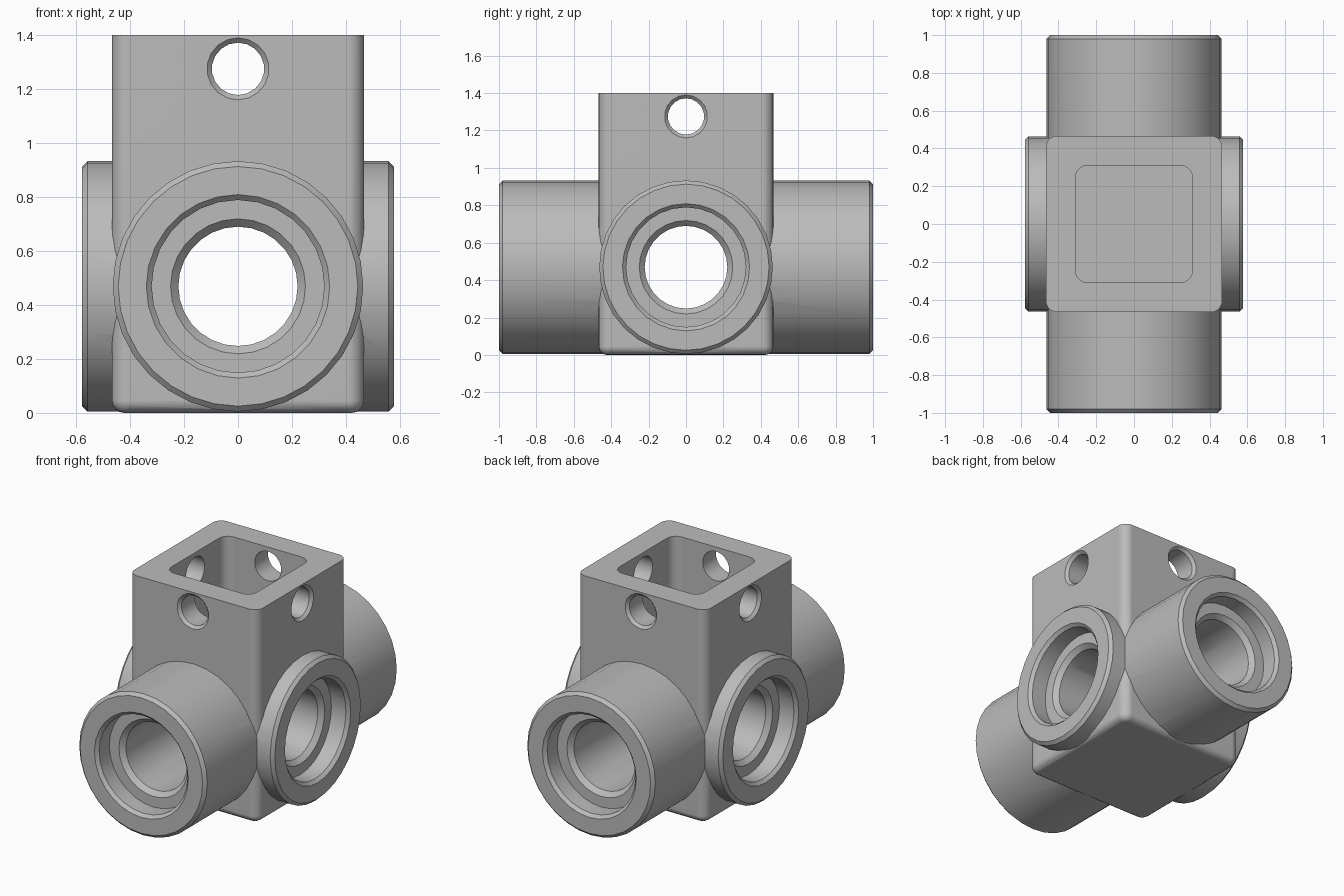
import bpy, bmesh, math
from mathutils import Matrix

if "Cube" in bpy.data.objects:
    bpy.data.objects.remove(bpy.data.objects["Cube"])

grey = bpy.data.materials.new("plain grey")
grey.use_nodes = True
COLOUR = (0.5, 0.5, 0.5, 1)
grey.diffuse_color = COLOUR
grey.node_tree.nodes["Principled BSDF"].inputs["Base Color"].default_value = COLOUR

AXIS_Z = 0.469      # height of the pipe axes
HOLE_Z = 1.275      # height of the pin holes
BODY = 0.467        # half width of the square body
PIPE_R = 0.464


def finish(name, bm):
    bmesh.ops.recalc_face_normals(bm, faces=bm.faces)
    mesh = bpy.data.meshes.new(name)
    bm.to_mesh(mesh)
    bm.free()
    obj = bpy.data.objects.new(name, mesh)
    bpy.context.collection.objects.link(obj)
    mesh.materials.append(grey)
    return obj


def rounded_box(name, half, z0, z1, radius, bottom=0):
    """Square block with rounded upright edges and optional rounded base."""
    bm = bmesh.new()
    bmesh.ops.create_cube(bm, size=1)
    for v in bm.verts:
        v.co = (v.co.x * 2 * half, v.co.y * 2 * half, z1 if v.co.z > 0 else z0)
    upright = [e for e in bm.edges if abs(e.verts[0].co.z - e.verts[1].co.z) > 0.1]
    bmesh.ops.bevel(bm, geom=upright, offset=radius, segments=5, profile=0.5, affect='EDGES')
    if bottom:
        base = [e for e in bm.edges if all(abs(v.co.z - z0) < 1e-4 for v in e.verts)]
        bmesh.ops.bevel(bm, geom=base, offset=bottom, segments=4, profile=0.5, affect='EDGES')
    return finish(name, bm)


def spindle(name, half_profile, axis, z, sides):
    """Solid of revolution, symmetric about the middle, lying along x or y."""
    profile = half_profile + [(-a, r) for a, r in reversed(half_profile)]
    bm = bmesh.new()
    rings = []
    for a, r in profile:
        angles = [2 * math.pi * i / sides for i in range(sides)]
        rings.append([bm.verts.new((r * math.sin(t), a, r * math.cos(t))) for t in angles])
    for r0, r1 in zip(rings, rings[1:]):
        for i in range(sides):
            j = (i + 1) % sides
            bm.faces.new((r0[i], r0[j], r1[j], r1[i]))
    bm.faces.new(rings[0])
    bm.faces.new(rings[-1])
    if axis == 'X':
        bm.transform(Matrix.Rotation(math.pi / 2, 4, 'Z'))
    bm.transform(Matrix.Translation((0, 0, z)))
    return finish(name, bm)


def combine(target, tool, operation):
    mod = target.modifiers.new(operation.lower(), 'BOOLEAN')
    mod.operation, mod.solver, mod.object = operation, 'EXACT', tool
    bpy.context.view_layer.objects.active = target
    bpy.ops.object.modifier_apply(modifier=mod.name)
    bpy.data.objects.remove(tool)


# Square body with crossing pipes
body = rounded_box("cross_pipe_fitting", BODY, 0, 1.4, 0.06, 0.045)
runs = (('Y', 1.0), ('X', 0.578))
for axis, end in runs:
    pipe = spindle("pipe", [(end, PIPE_R - 0.02), (end - 0.02, PIPE_R)], axis, AXIS_Z, 32)
    combine(body, pipe, 'UNION')

# Stepped bores and chamfered pin holes
for axis, end in runs:
    bore = spindle("bore", [(end + 0.02, 0.36), (end - 0.02, 0.32), (end - 0.125, 0.32),
                            (end - 0.125, 0.25), (end - 0.155, 0.221)], axis, AXIS_Z, 28)
    combine(body, bore, 'DIFFERENCE')
    pin = spindle("pin_hole", [(BODY + 0.02, 0.135), (BODY - 0.018, 0.097)], axis, HOLE_Z, 18)
    combine(body, pin, 'DIFFERENCE')

# Open socket in the top
combine(body, rounded_box("socket", 0.31, 0.85, 1.6, 0.065), 'DIFFERENCE')

# Smooth rounded surfaces, crisp edges
bpy.ops.object.select_all(action='DESELECT')
body.select_set(True)
bpy.context.view_layer.objects.active = body
bpy.ops.object.shade_smooth_by_angle(angle=math.radians(30))
weighted = body.modifiers.new("clean_normals", 'WEIGHTED_NORMAL')
weighted.keep_sharp = True
